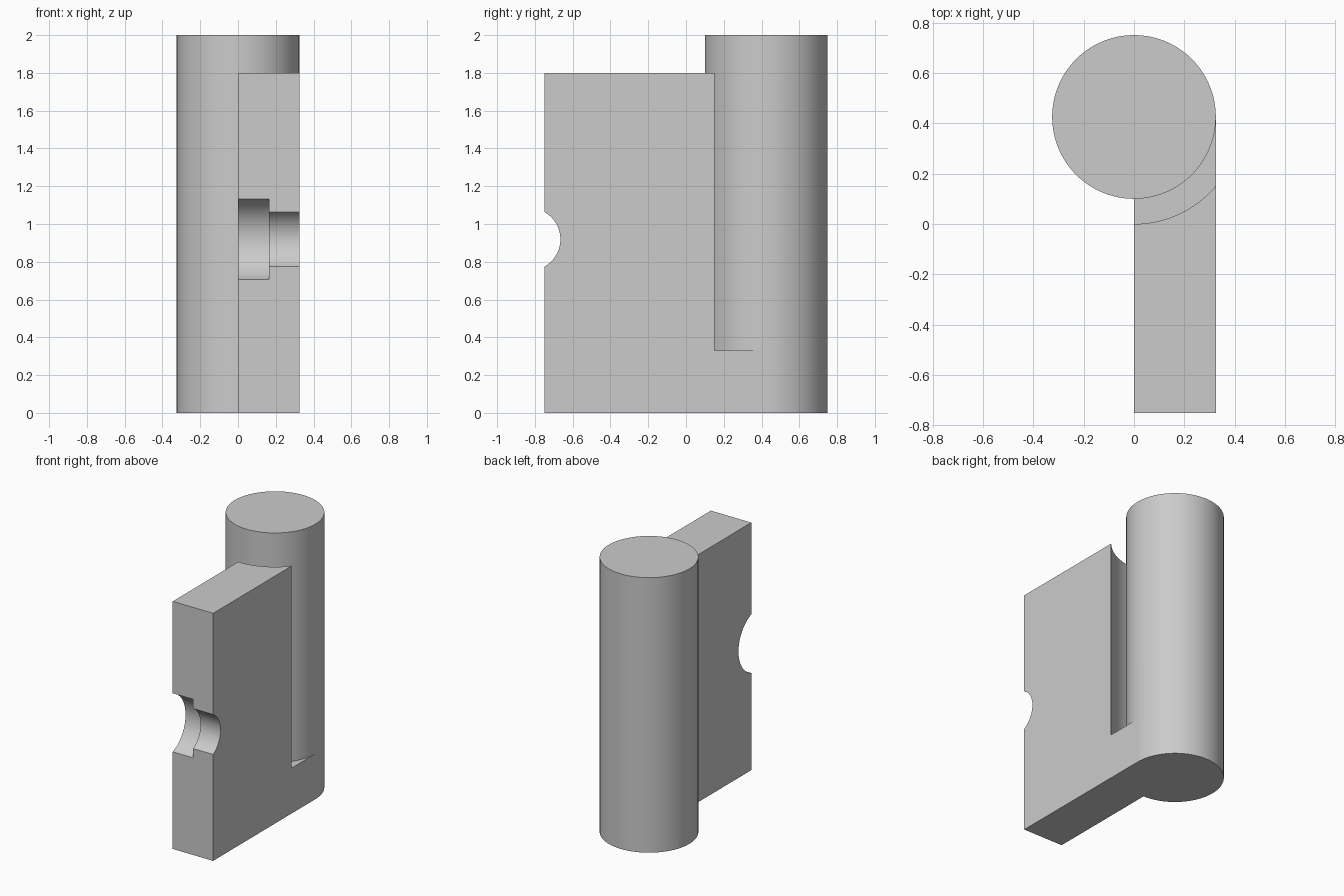
import bpy
import math

if "Cube" in bpy.data.objects:
    bpy.data.objects.remove(bpy.data.objects["Cube"])

RADIUS = 0.325       # barrel radius, also the plate thickness
AXIS_Y = 0.425       # barrel axis
FRONT_Y = -0.75
PLATE_TOP = 1.8
FOOT_TOP = 0.33      # below this the plate joins the barrel
HOLE_Y, HOLE_Z = -0.831, 0.919

grey = bpy.data.materials.new("light grey")
grey.use_nodes = True
colour = (0.6, 0.6, 0.6, 1)
grey.diffuse_color = colour
grey.node_tree.nodes["Principled BSDF"].inputs["Base Color"].default_value = colour


def cylinder(name, radius, length, centre, rotation=(0, 0, 0)):
    bpy.ops.mesh.primitive_cylinder_add(
        vertices=96, radius=radius, depth=length, location=centre, rotation=rotation)
    obj = bpy.context.object
    obj.name = name
    obj.data.materials.append(grey)
    return obj


def combine(target, other, operation):
    bpy.context.view_layer.objects.active = target
    mod = target.modifiers.new(operation.lower(), 'BOOLEAN')
    mod.object = other
    mod.operation = operation
    mod.solver = 'EXACT'
    bpy.ops.object.modifier_apply(modifier=mod.name)
    bpy.data.objects.remove(other)


# Flat plate, running from the front edge to the barrel axis
bpy.ops.mesh.primitive_cube_add(
    size=1, location=(RADIUS / 2, (FRONT_Y + AXIS_Y) / 2, PLATE_TOP / 2))
plate = bpy.context.object
plate.name = "hinge_leaf"
plate.scale = (RADIUS, AXIS_Y - FRONT_Y, PLATE_TOP)
bpy.ops.object.transform_apply(location=True, rotation=True, scale=True)
plate.data.materials.append(grey)

# Curved clearance gap around the barrel, above the foot
combine(plate, cylinder("gap_cutter", AXIS_Y, 2, (0, AXIS_Y, FOOT_TOP + 1)), 'DIFFERENCE')

# Stepped round notch in the front edge
side = (0, math.pi / 2, 0)
combine(plate, cylinder("notch_cutter", 0.166, 1, (0, HOLE_Y, HOLE_Z), side), 'DIFFERENCE')
combine(plate, cylinder("counterbore_cutter", 0.228, 0.33, (0, HOLE_Y, HOLE_Z), side), 'DIFFERENCE')

# Barrel, merged with the foot of the plate
combine(plate, cylinder("barrel", RADIUS, 2, (0, AXIS_Y, 1)), 'UNION')

bpy.ops.object.select_all(action='DESELECT')
plate.select_set(True)
bpy.context.view_layer.objects.active = plate
bpy.ops.object.shade_smooth_by_angle(angle=math.radians(30))
